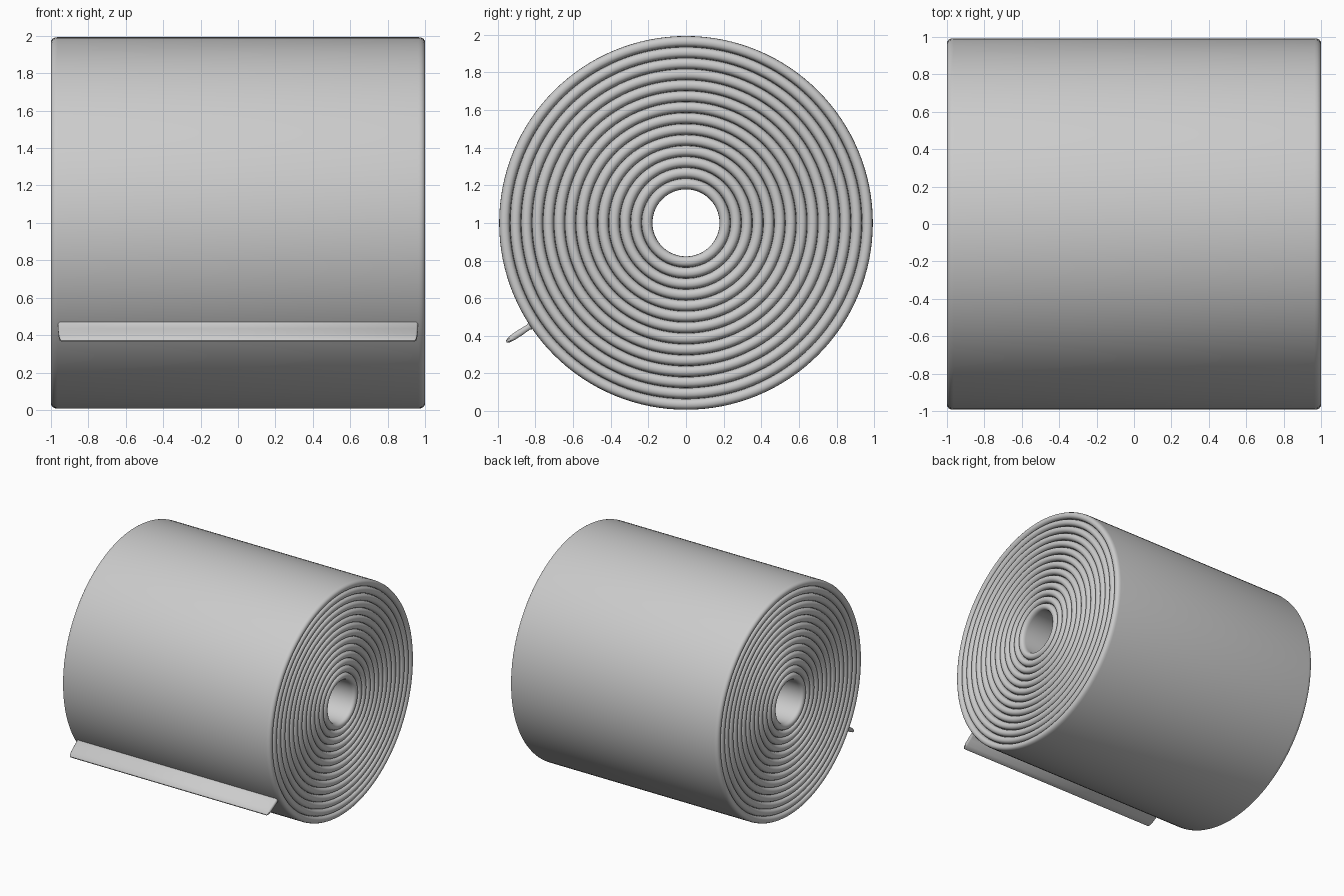
import bpy, bmesh, math
from mathutils import Matrix, Vector

if "Cube" in bpy.data.objects:
    bpy.data.objects.remove(bpy.data.objects["Cube"])

R_OUT, R_IN, RINGS, DEPTH, SEGS = 0.993, 0.178, 14, 0.035, 128
CENTRE_Z = 1.0


def finish(bm, name, angle):
    bmesh.ops.recalc_face_normals(bm, faces=bm.faces)
    mesh = bpy.data.meshes.new(name)
    bm.to_mesh(mesh)
    bm.free()
    obj = bpy.data.objects.new(name, mesh)
    bpy.context.collection.objects.link(obj)
    bpy.ops.object.select_all(action='DESELECT')
    obj.select_set(True)
    bpy.context.view_layer.objects.active = obj
    bpy.ops.object.shade_smooth_by_angle(angle=math.radians(angle))
    return obj


# Rolled layers: rounded scallop edge per layer, mirrored to both ends, then lathed
w = (R_OUT - R_IN) / RINGS
edge = []
for k in range(RINGS):
    mid = R_OUT - w * (k + 0.5)
    for i in range(9 if k == RINGS - 1 else 8):
        u = math.cos(math.pi * i / 8)
        edge.append((1 - DEPTH * (1 - math.sqrt(max(0, 1 - abs(u) ** 2.5))), mid + u * w / 2))
profile = edge + [(-x, r) for x, r in reversed(edge)]

bm = bmesh.new()
loops = []
for s in range(SEGS):
    a = 2 * math.pi * s / SEGS
    loops.append([bm.verts.new((x, r * math.cos(a), CENTRE_Z + r * math.sin(a))) for x, r in profile])
n = len(profile)
for s in range(SEGS):
    a, b = loops[s], loops[(s + 1) % SEGS]
    for i in range(n):
        j = (i + 1) % n
        bm.faces.new((a[i], a[j], b[j], b[i]))
finish(bm, "rolled_layers", 50)

# Loose end: thin radial flap, rounded section (distance from axis, half thickness, half length)
stations = [(0.97, 0.034, 0.962), (0.99, 0.022, 0.962), (1.005, 0.015, 0.962), (1.05, 0.017, 0.961),
            (1.10, 0.017, 0.958), (1.13, 0.013, 0.953), (1.145, 0.005, 0.945)]
ang = math.radians(213.5)
out = Vector((0, math.cos(ang), math.sin(ang)))
side = Vector((0, -math.sin(ang), math.cos(ang)))
bm = bmesh.new()
rows = []
for d, t, h in stations:
    row = []
    for sx, st in ((-1, -0.5), (-0.99, -1), (0.99, -1), (1, -0.5), (1, 0.5), (0.99, 1), (-0.99, 1), (-1, 0.5)):
        row.append(bm.verts.new(Vector((sx * h, 0, CENTRE_Z)) + out * d + side * (st * t)))
    rows.append(row)
for a, b in zip(rows, rows[1:]):
    for i in range(8):
        j = (i + 1) % 8
        bm.faces.new((a[i], a[j], b[j], b[i]))
bm.faces.new(rows[0])
bm.faces.new(rows[-1])
finish(bm, "loose_end_flap", 50)
